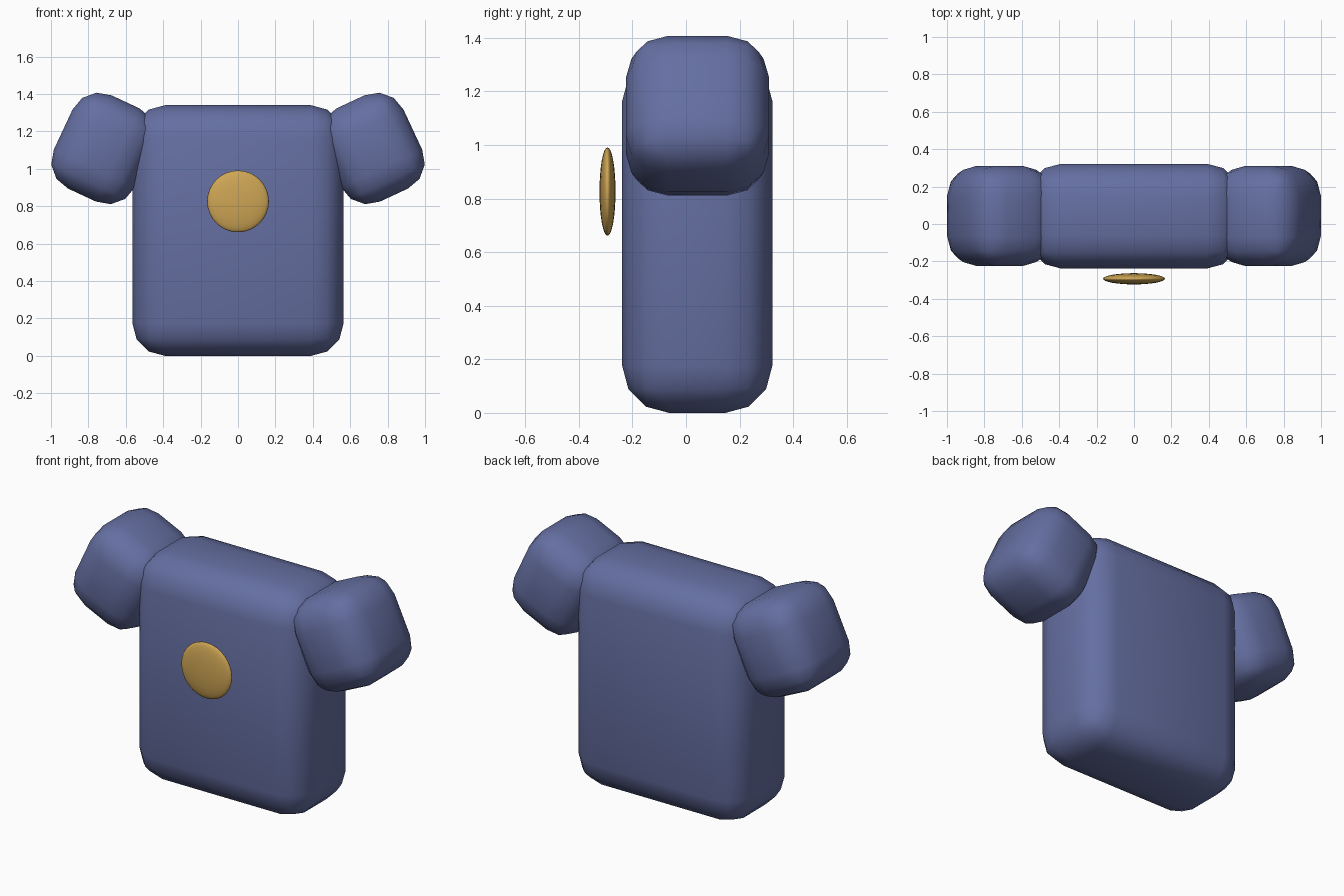
import bpy
from math import radians

if "Cube" in bpy.data.objects:
    bpy.data.objects.remove(bpy.data.objects["Cube"])


def material(name, rgb):
    m = bpy.data.materials.new(name)
    m.diffuse_color = (*rgb, 1)
    m.use_nodes = True
    m.node_tree.nodes["Principled BSDF"].inputs["Base Color"].default_value = m.diffuse_color
    return m


blue = material("blue_cloth", (0.13, 0.16, 0.36))
gold = material("gold", (0.62, 0.38, 0.09))


def rounded_box(name, size, loc, radius, tilt=0):
    bpy.ops.mesh.primitive_cube_add(size=1, location=loc, rotation=(0, tilt, 0))
    ob = bpy.context.object
    ob.name = name
    ob.scale = size
    bpy.ops.object.transform_apply(location=False, rotation=False, scale=True)
    bev = ob.modifiers.new("round", 'BEVEL')
    bev.width = radius
    bev.segments = 3
    bpy.ops.object.shade_smooth()
    ob.data.materials.append(blue)
    return ob


# Shirt body
rounded_box("torso", (1.13, 0.56, 1.34), (0, 0.042, 0.67), 0.175)

# Sleeves, tilted outwards on both sides
for side, label in ((1, "right"), (-1, "left")):
    rounded_box("sleeve_" + label, (0.478, 0.535, 0.55),
                (side * 0.718, 0.043, 1.109), 0.157, -side * radians(25))

# Flattened round badge floating just off the chest
bpy.ops.mesh.primitive_uv_sphere_add(segments=32, ring_count=16, radius=1,
                                     location=(0, -0.293, 0.826))
badge = bpy.context.object
badge.name = "chest_badge"
badge.scale = (0.165, 0.03, 0.165)
bpy.ops.object.transform_apply(location=False, rotation=False, scale=True)
bpy.ops.object.shade_smooth()
badge.data.materials.append(gold)
